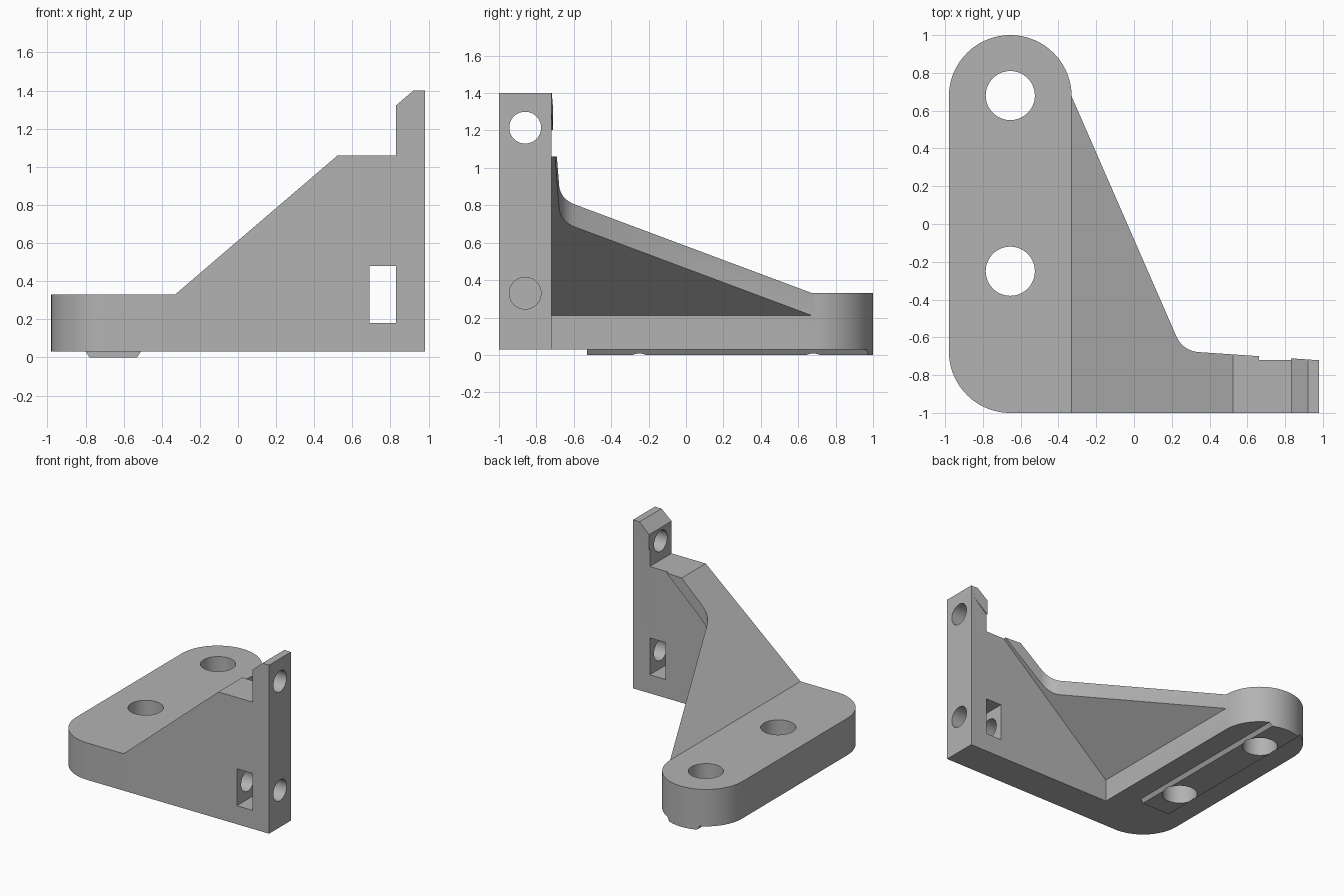
import bpy, bmesh, math
from mathutils import Vector

if "Cube" in bpy.data.objects:
    bpy.data.objects.remove(bpy.data.objects["Cube"])

mat = bpy.data.materials.new("plain grey")
mat.use_nodes = True
GREY = (0.45, 0.45, 0.45, 1)
mat.diffuse_color = GREY
mat.node_tree.nodes["Principled BSDF"].inputs["Base Color"].default_value = GREY

SLOPE, FOOT_X, FOOT_TOP, BASE = 0.856, -0.33, 0.33, 0.03
LEFT, RIGHT, WALL_BACK = -0.98, 0.98, -0.72


def ramp(x):
    """Height of the sloping top at x."""
    return FOOT_TOP + SLOPE * (x - FOOT_X)


def prism(name, start, end):
    """Solid between two matching loops of points."""
    bm = bmesh.new()
    a = [bm.verts.new(p) for p in start]
    b = [bm.verts.new(p) for p in end]
    bm.faces.new(a)
    bm.faces.new(b)
    for i in range(len(a)):
        j = (i + 1) % len(a)
        bm.faces.new((a[i], a[j], b[j], b[i]))
    bmesh.ops.recalc_face_normals(bm, faces=bm.faces)
    mesh = bpy.data.meshes.new(name)
    bm.to_mesh(mesh)
    bm.free()
    mesh.materials.append(mat)
    ob = bpy.data.objects.new(name, mesh)
    bpy.context.collection.objects.link(ob)
    return ob


def extrude_y(name, profile, y0, y1):
    return prism(name, [(x, y0, z) for x, z in profile], [(x, y1, z) for x, z in profile])


def extrude_z(name, outline, z0, z1):
    return prism(name, [(x, y, z0) for x, y in outline], [(x, y, z1) for x, y in outline])


def box(name, x0, x1, z0, z1):
    return extrude_y(name, [(x0, z0), (x1, z0), (x1, z1), (x0, z1)], -1.2, 1.2)


def circle(u, v, r, start=0, end=360, n=64):
    angles = [math.radians(start + (end - start) * i / n) for i in range(n + 1)]
    return [(u + r * math.cos(t), v + r * math.sin(t)) for t in angles]


def combine(target, other, operation):
    """Apply a boolean and discard the helper."""
    mod = target.modifiers.new(operation.lower(), 'BOOLEAN')
    mod.operation, mod.object, mod.solver = operation, other, 'EXACT'
    bpy.context.view_layer.objects.active = target
    bpy.ops.object.modifier_apply(modifier=mod.name)
    bpy.data.objects.remove(other)


# Foot: long plate with three rounded corners, square where it meets the wall
R = (FOOT_X - LEFT) / 2
CX, CY = LEFT + R, 1 - R
foot_outline = circle(CX, CY, R, 0, 180, 48) + circle(CX, -CY, R, 180, 270, 24) + [(FOOT_X, -1)]
bracket = extrude_z("bracket", foot_outline, BASE, FOOT_TOP)

# Front wall with sloping top
wall = extrude_y("wall", [(FOOT_X, BASE), (RIGHT, BASE), (RIGHT, ramp(RIGHT)), (FOOT_X, FOOT_TOP)],
                 -1, WALL_BACK)
combine(bracket, wall, 'UNION')

# Sloping web with a filleted back edge, sheared along the ramp
p, c, q = Vector((0.22, -0.585)), Vector((0.255, -0.67)), Vector((0.34, -0.678))
fillet = [p * (1 - t) ** 2 + c * 2 * t * (1 - t) + q * t ** 2 for t in [i / 12 for i in range(13)]]
web_outline = [(FOOT_X, WALL_BACK), (FOOT_X, CY)] + [tuple(v) for v in fillet] + [(0.96, WALL_BACK)]
web = prism("web", [(x, y, ramp(x) - 0.12) for x, y in web_outline],
            [(x, y, ramp(x)) for x, y in web_outline])
combine(bracket, web, 'UNION')

# Locating rail under the foot, trimmed to the rounded end
rail = extrude_y("rail", [(-0.78, 0), (-0.53, 0), (-0.51, BASE), (-0.51, 0.1), (-0.80, 0.1), (-0.80, BASE)],
                 -0.53, 1.1)
combine(rail, extrude_z("rail_trim", foot_outline, -0.1, 0.2), 'INTERSECT')
combine(bracket, rail, 'UNION')

# Notch beside the upright tab, flat top and nut window
for name, x0, x1, z0, z1 in (("notch", 0.3, 0.83, 1.06, 1.8), ("top_trim", 0.7, 1.2, 1.4, 1.8),
                             ("nut_window", 0.69, 0.83, 0.18, 0.48)):
    combine(bracket, box(name, x0, x1, z0, z1), 'DIFFERENCE')

# Vertical bolt holes through the foot
for y in (0.68, -0.25):
    combine(bracket, extrude_z("bolt_hole", circle(CX, y, 0.13)[:-1], -0.2, 0.6), 'DIFFERENCE')

# Sideways screw holes: open above, blind beyond the window below
for z, x0 in ((1.215, 0.75), (0.33, 0.55)):
    ring = circle(-0.86, z, 0.085)[:-1]
    hole = prism("screw_hole", [(x0, a, b) for a, b in ring], [(1.2, a, b) for a, b in ring])
    combine(bracket, hole, 'DIFFERENCE')

# Shading: smooth curves, crisp edges
bpy.ops.object.select_all(action='DESELECT')
bracket.select_set(True)
bpy.context.view_layer.objects.active = bracket
bpy.ops.object.shade_smooth_by_angle(angle=math.radians(25))
